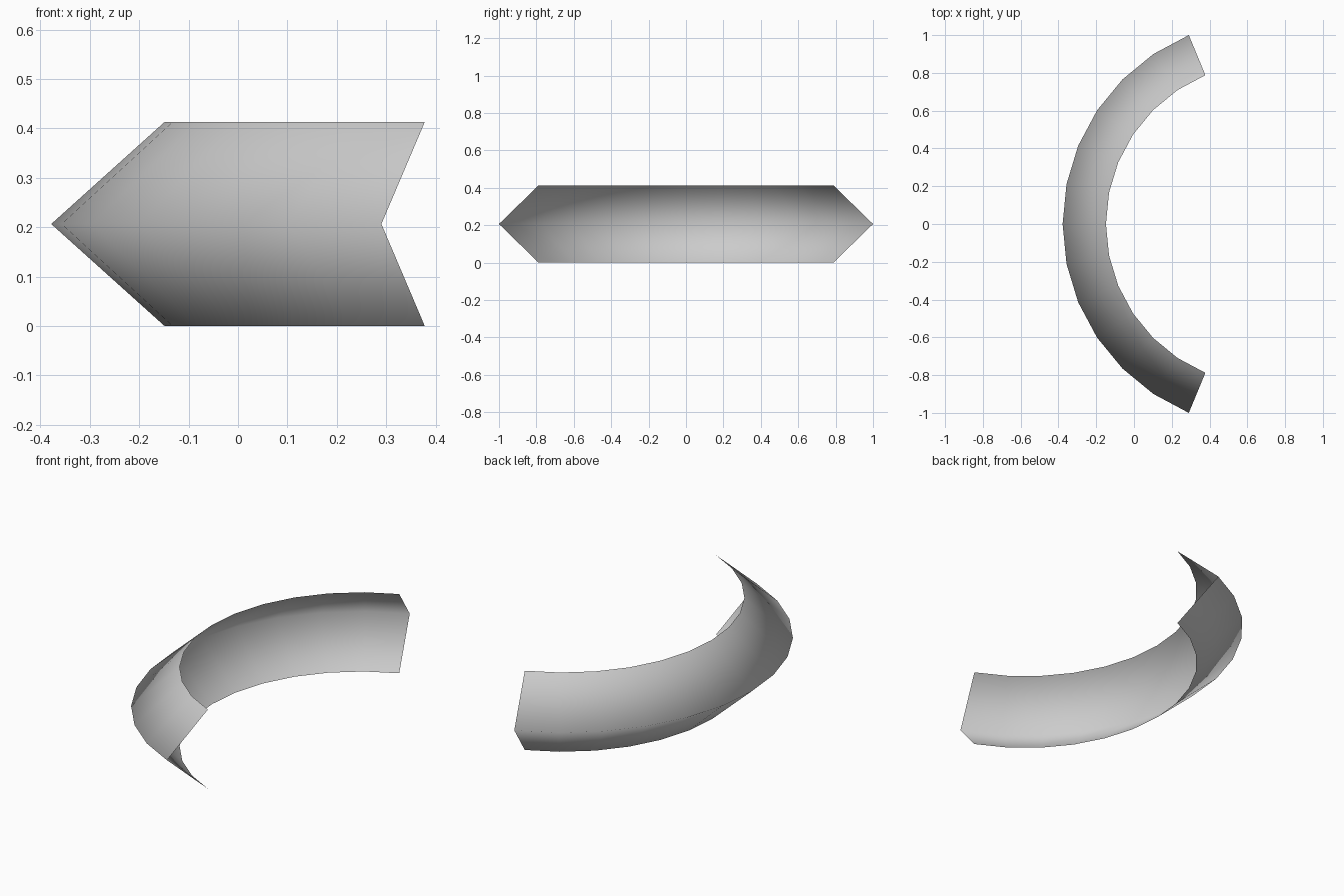
import bpy, bmesh
from math import radians, sin, cos
from mathutils import Vector

if "Cube" in bpy.data.objects:
    bpy.data.objects.remove(bpy.data.objects["Cube"])

HALF = radians(67.5)                 # arc half-angle
STEPS = 12
R_OUT, R_IN, H = 1.0824, 0.853, 0.413
CX = (R_OUT + R_IN * cos(HALF)) / 2  # arc centre

# V-shaped open profile (radius, height), swept round the vertical axis
profile = [(R_IN, 0), (R_OUT, H / 2), (R_IN, H)]
bm = bmesh.new()
verts = [bm.verts.new((CX - r * cos(HALF), r * sin(HALF), z)) for r, z in profile]
edges = [bm.edges.new(pair) for pair in zip(verts, verts[1:])]
bmesh.ops.spin(bm, geom=verts + edges, cent=(CX, 0, 0), axis=(0, 0, 1),
               angle=2 * HALF, steps=STEPS, use_duplicate=False)

# Make every face point away from the arc centre, smooth shaded
bm.normal_update()
for f in bm.faces:
    out = f.calc_center_median() - Vector((CX, 0, H / 2))
    if f.normal.dot(Vector((out.x, out.y, 0))) < 0:
        f.normal_flip()
    f.smooth = True

mesh = bpy.data.meshes.new("curved_band")
bm.to_mesh(mesh)
bm.free()
band = bpy.data.objects.new("curved_band", mesh)
bpy.context.collection.objects.link(band)
